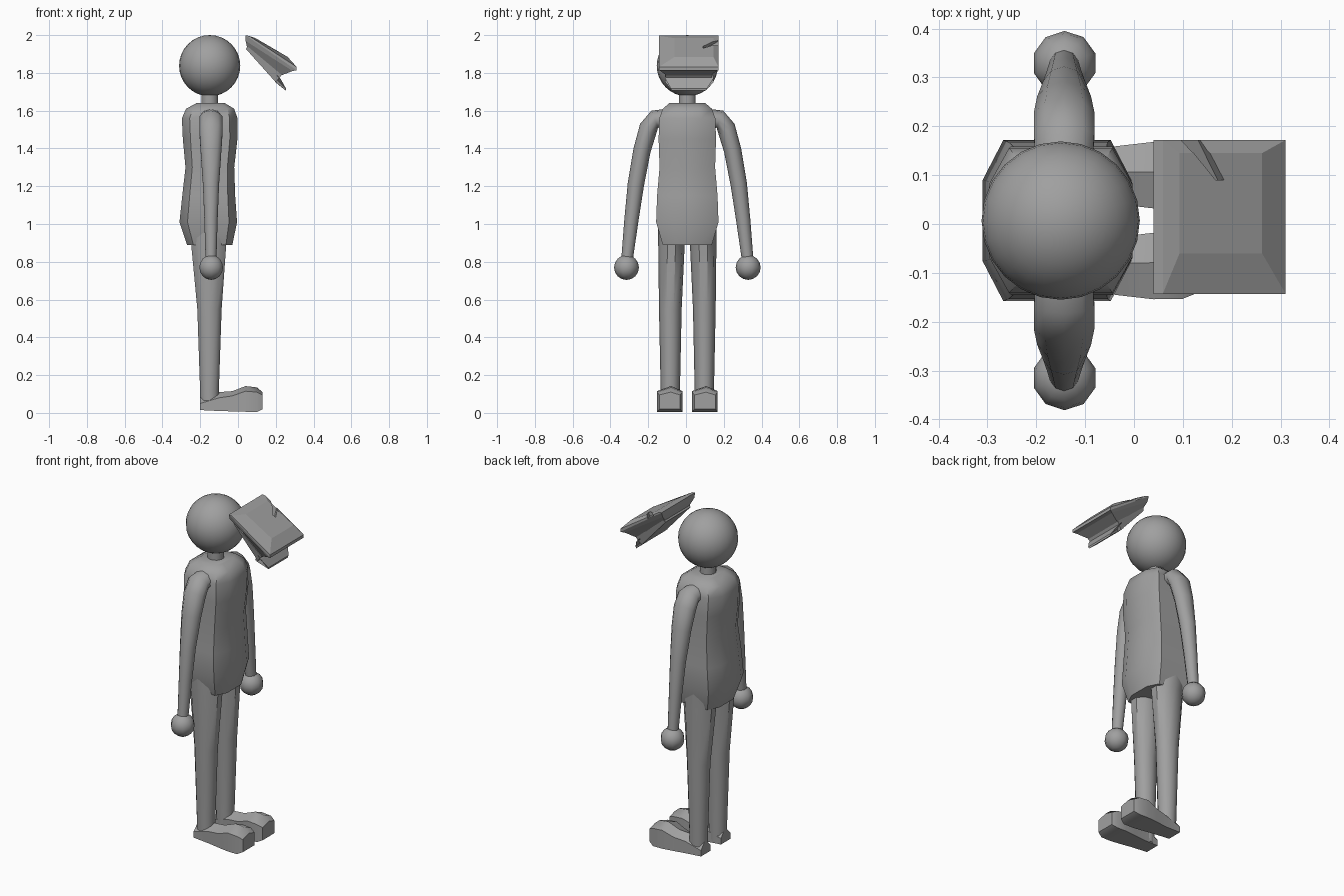
import bpy, bmesh, math
from mathutils import Vector, Matrix

cube = bpy.data.objects.get("Cube")
if cube:
    bpy.data.objects.remove(cube, do_unlink=True)

GREY = (0.35, 0.35, 0.35, 1)
mat = bpy.data.materials.new("plain_grey")
mat.use_nodes = True
mat.diffuse_color = GREY
mat.node_tree.nodes["Principled BSDF"].inputs["Base Color"].default_value = GREY

MID = 0.007   # y of the figure's plane of symmetry
CX = -0.15    # x of the body axis


def finish(name, bm, angle=40):
    bmesh.ops.recalc_face_normals(bm, faces=bm.faces)
    mesh = bpy.data.meshes.new(name)
    bm.to_mesh(mesh)
    bm.free()
    obj = bpy.data.objects.new(name, mesh)
    bpy.context.collection.objects.link(obj)
    mesh.materials.append(mat)
    bpy.ops.object.select_all(action='DESELECT')
    obj.select_set(True)
    bpy.context.view_layer.objects.active = obj
    if angle:
        bpy.ops.object.shade_smooth_by_angle(angle=math.radians(angle))
    return obj


def loft(name, rings, angle=40):
    """Skin a list of equal-length point rings and cap both ends."""
    bm = bmesh.new()
    loops = [[bm.verts.new(p) for p in ring] for ring in rings]
    n = len(loops[0])
    for a, b in zip(loops, loops[1:]):
        for i in range(n):
            j = (i + 1) % n
            bm.faces.new((a[i], a[j], b[j], b[i]))
    bm.faces.new(loops[0])
    bm.faces.new(loops[-1])
    return finish(name, bm, angle)


def oval(center, u, v, n=10):
    c, u, v = Vector(center), Vector(u), Vector(v)
    turns = [math.tau * (i + 0.5) / n for i in range(n)]
    return [c + u * math.cos(t) + v * math.sin(t) for t in turns]


def chamfered(x0, x1, hy, z, cut=0.28):
    """Eight-sided section with cut corners."""
    c, hx = (x0 + x1) / 2, (x1 - x0) / 2
    k = 1 - cut
    signs = [(1, -.5), (1, .5), (k, 1), (-k, 1), (-1, .5), (-1, -.5), (-k, -1), (k, -1)]
    return [(c + hx * sx, MID + hy * sy, z) for sx, sy in signs]


def ball(name, center, radius, seg, rows):
    bm = bmesh.new()
    bmesh.ops.create_uvsphere(bm, u_segments=seg, v_segments=rows, radius=radius,
                              matrix=Matrix.Translation(center))
    return finish(name, bm, 60)


# Head, neck and torso
ball("head", (CX, MID, 1.838), 0.162, 24, 16)
loft("neck", [oval((CX, MID, z), (0.045, 0, 0), (0, 0.045, 0), 12) for z in (1.6, 1.72)])
torso = [(-.27, -.03, .13, .89), (-.31, -.005, .165, 1.01), (-.295, -.015, .16, 1.15),
         (-.278, -.02, .147, 1.3), (-.292, -.003, .152, 1.45), (-.297, -.003, .148, 1.56),
         (-.275, -.02, .13, 1.61), (-.22, -.07, .095, 1.64)]
loft("torso", [chamfered(x0, x1, hy, z) for x0, x1, hy, z in torso], 50)

# Limbs: leg rows are x0, x1, offset, half width, z
leg = [(-.2, -.1, .09, .048, .02), (-.202, -.1, .09, .051, .12), (-.217, -.085, .09, .06, .55),
       (-.25, -.06, .084, .07, .89), (-.27, -.055, .082, .072, .98)]
# Arm rows are inner y, inner z, outer y, outer z, half depth
arm = [(.11, 1.5, .11, 1.61, .06), (.155, 1.51, .19, 1.6, .065), (.17, 1.46, .25, 1.53, .065),
       (.195, 1.38, .285, 1.4, .058), (.23, 1.2, .315, 1.22, .045),
       (.258, 1.02, .333, 1.03, .037), (.29, .8, .35, .81, .03)]
# Foot rows are x, sole z, shoulder z, ridge z, half width
foot = [(-.2, .015, .05, .1, .045), (-.1, .01, .08, .11, .05), (-.03, .008, .09, .115, .06),
        (.04, .006, .115, .142, .068), (.1, .005, .11, .135, .067), (.13, .02, .095, .11, .055)]

for side, s in (("left", 1), ("right", -1)):
    loft(side + "_leg", [oval(((x0 + x1) / 2, MID + s * off, z), ((x1 - x0) / 1.95, 0, 0), (0, hy, 0))
                         for x0, x1, off, hy, z in leg])
    rings = []
    for yi, zi, yo, zo, hx in arm:
        rings.append(oval((-.143, MID + s * (yi + yo) / 2, (zi + zo) / 2),
                          (hx, 0, 0), (0, s * (yo - yi) / 2, (zo - zi) / 2)))
    loft(side + "_arm", rings, 50)
    ball(side + "_hand", (-.142, MID + s * .322, .77), .066, 10, 8)
    rings = []
    for x, low, mid, top, hy in foot:
        c = MID + s * .093
        rings.append([(x, c - hy, low), (x, c + hy, low), (x, c + hy, mid),
                      (x, c + hy * .1, top), (x, c - hy, mid)])
    loft(side + "_foot", rings, 35)

# Peaked cap, floating and tilted: u runs down its slope, n is its normal
TILT = math.radians(35)
EU = Vector((math.cos(TILT), 0, -math.sin(TILT)))
EN = Vector((math.sin(TILT), 0, math.cos(TILT)))
ORIGIN = Vector((0.04, 0, 1.96))


def cap_point(u, y, n):
    return ORIGIN + EU * u + EN * n + Vector((0, y, 0))


def cap_rect(u0, u1, y0, y1, n0, n1):
    return [cap_point(u0, y0, n0), cap_point(u1, y0, n1), cap_point(u1, y1, n1), cap_point(u0, y1, n0)]


crown = loft("cap_crown", [cap_rect(.02, .25, -.1, .13, -.015, -.04),
                           cap_rect(-.005, .29, -.135, .16, .008, .02),
                           cap_rect(-.022, .305, -.143, .172, .032, .035),
                           cap_rect(-.005, .295, -.143, .172, .04, .05),
                           cap_rect(.03, .225, -.06, .145, .05, .066)], 0)
loft("cap_band", [cap_rect(.02, .251, -.1, .13, -.026, -.08),
                  cap_rect(.02, .255, -.11, .14, -.01, -.03)], 0)
loft("cap_visor", [cap_rect(.235, .25, -.11, .145, -.078, -.08),
                   cap_rect(.25, .32, -.075, .105, -.081, -.086),
                   cap_rect(.245, .315, -.08, .11, -.065, -.076),
                   cap_rect(.235, .26, -.11, .145, -.045, -.05)], 0)

# Wedge-shaped notch in the crown's side
notch = [(.022, .19), (.075, .19), (.135, .09), (.115, .09)]
cutter = loft("notch_cutter", [[cap_point(u, y, n) for u, y in notch] for n in (.036, .1)], 0)
cutter.hide_render = True
cutter.hide_set(True)
cut = crown.modifiers.new("notch", 'BOOLEAN')
cut.operation = 'DIFFERENCE'
cut.solver = 'EXACT'
cut.object = cutter
